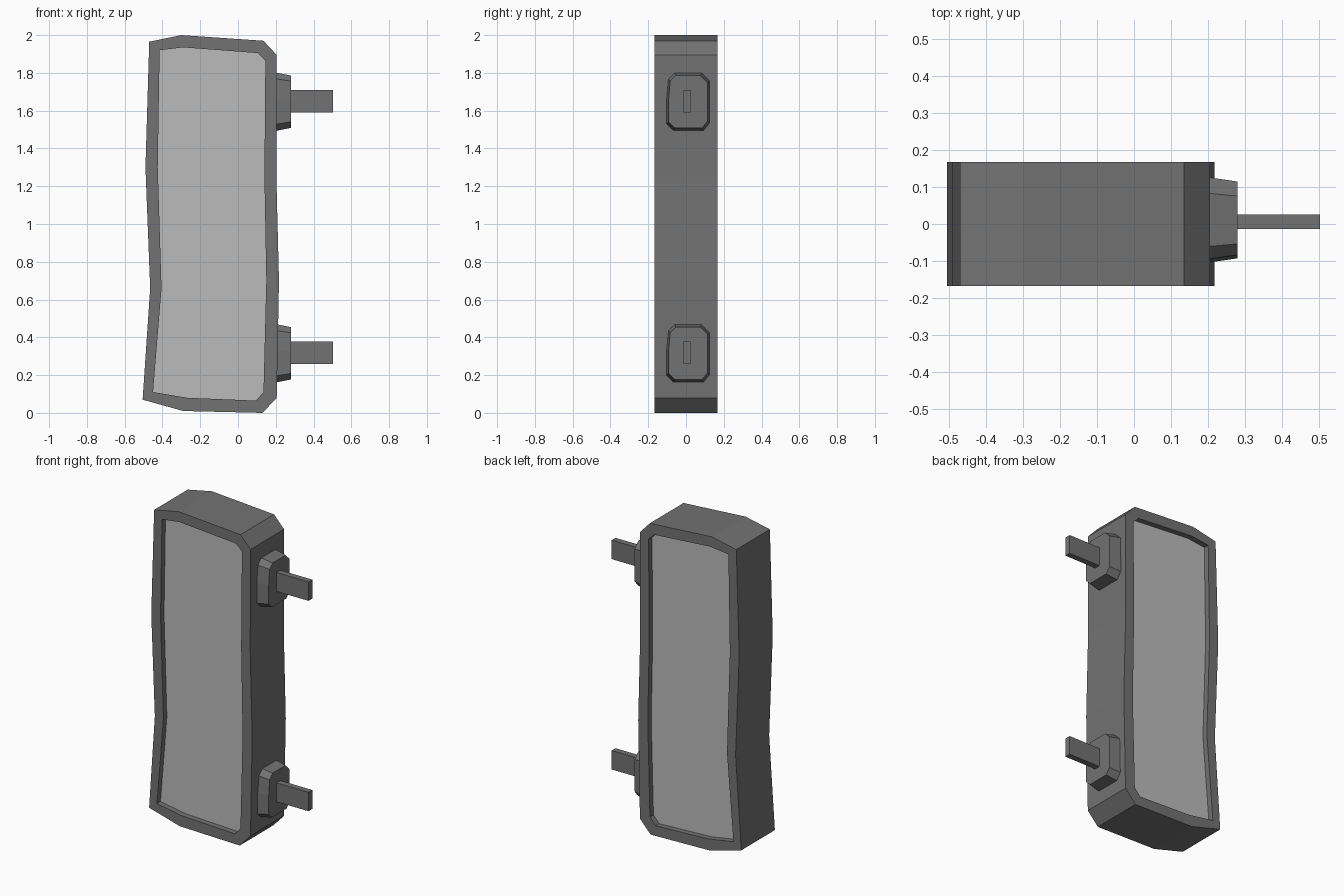
import bpy
import bmesh

cube = bpy.data.objects.get("Cube")
if cube:
    bpy.data.objects.remove(cube)


def material(name, value):
    mat = bpy.data.materials.new(name)
    mat.use_nodes = True
    color = (value, value, value, 1)
    mat.diffuse_color = color
    mat.node_tree.nodes["Principled BSDF"].inputs["Base Color"].default_value = color
    return mat


FRAME = material("dark grey frame", 0.17)
PANEL = material("light grey panel", 0.50)


def loft(name, loops, mats, cap_material=0):
    """Skin successive closed loops of points and cap both ends."""
    bm = bmesh.new()
    rings = [[bm.verts.new(p) for p in loop] for loop in loops]
    for a, b in zip(rings, rings[1:]):
        for i in range(len(a)):
            j = (i + 1) % len(a)
            bm.faces.new((a[i], a[j], b[j], b[i]))
    for ring in (rings[0], rings[-1]):
        bm.faces.new(ring).material_index = cap_material
    bmesh.ops.recalc_face_normals(bm, faces=bm.faces)
    mesh = bpy.data.meshes.new(name)
    bm.to_mesh(mesh)
    bm.free()
    for mat in mats:
        mesh.materials.append(mat)
    obj = bpy.data.objects.new(name, mesh)
    bpy.context.collection.objects.link(obj)
    return obj


# Sign body: uneven rim with a recessed panel on the front and back
OUTER = [(-.47, 1.965), (-.30, 2.0), (.135, 1.97), (.205, 1.895), (.203, 1.25), (.217, .70),
         (.205, .08), (.13, 0), (-.29, .01), (-.505, .07), (-.465, .66), (-.49, 1.30)]
INNER = [(-.415, 1.92), (-.29, 1.935), (.105, 1.905), (.145, 1.865), (.14, 1.25), (.15, .70),
         (.135, .11), (.095, .065), (-.27, .08), (-.45, .11), (-.405, .66), (-.425, 1.30)]
HALF, RECESS = 0.168, 0.035


def at_depth(outline, y):
    return [(x, y, z) for x, z in outline]


loft("sign_body", [at_depth(INNER, RECESS - HALF), at_depth(INNER, -HALF),
                   at_depth(OUTER, -HALF), at_depth(OUTER, HALF),
                   at_depth(INNER, HALF), at_depth(INNER, HALF - RECESS)],
     [FRAME, PANEL], cap_material=1)

# Wall brackets: tapered chamfered block with a flat bar
BLOCK = [(-.093, .119), (-.06, .152), (.082, .152), (.125, .109), (.125, -.113),
         (.093, -.153), (-.066, -.153), (-.103, -.118), (-.103, .012)]
BAR = [(-.013, -.06), (.025, -.06), (.025, .06), (-.013, .06)]


def section(outline, x, z, scale=1.0):
    mid = 0.011
    return [(x, mid + (y - mid) * scale, z + h * scale) for y, h in outline]


for label, z in (("upper", 1.648), ("lower", 0.316)):
    loft(label + "_bracket_block",
         [section(BLOCK, 0.19, z), section(BLOCK, 0.21, z), section(BLOCK, 0.28, z, 0.91)], [FRAME])
    loft(label + "_bracket_bar",
         [section(BAR, 0.26, z + 0.002), section(BAR, 0.503, z + 0.002)], [FRAME])
